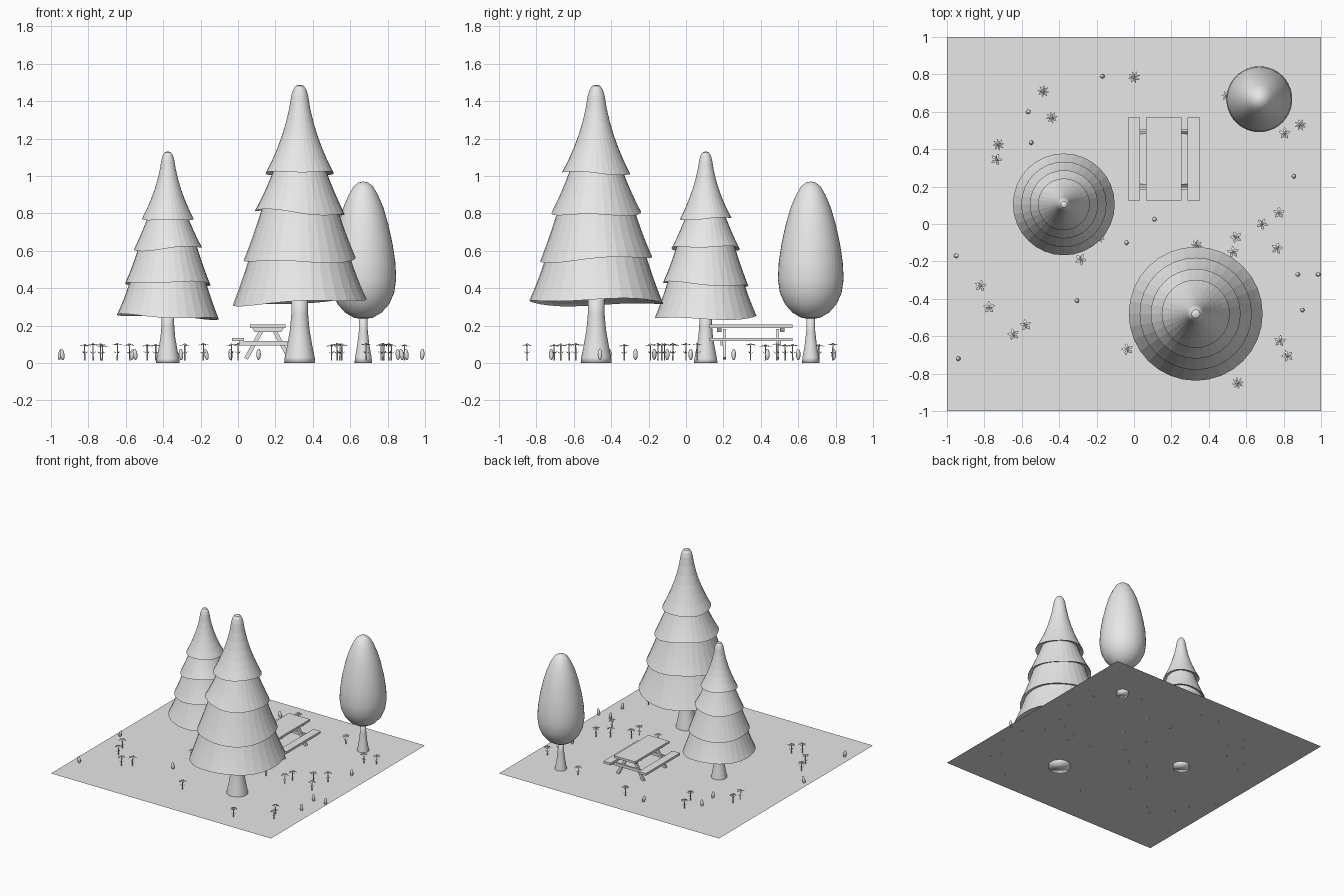
import bpy, bmesh, math, random
from math import sin, cos, pi, tau
from mathutils import Vector, Matrix

random.seed(4)
cube = bpy.data.objects.get("Cube")
if cube:
    bpy.data.objects.remove(cube, do_unlink=True)

grey = bpy.data.materials.new("plain grey")
grey.use_nodes = True
COLOUR = (0.8, 0.8, 0.8, 1)
grey.diffuse_color = COLOUR
grey.node_tree.nodes["Principled BSDF"].inputs["Base Color"].default_value = COLOUR

GROUND = 0.025


def finish(name, bm, location=(0, 0, 0), scale=1, turn=0, smooth=False):
    """Turn a bmesh into a named, coloured object."""
    bmesh.ops.recalc_face_normals(bm, faces=bm.faces)
    for face in bm.faces:
        face.smooth = smooth
    mesh = bpy.data.meshes.new(name)
    bm.to_mesh(mesh)
    bm.free()
    mesh.materials.append(grey)
    obj = bpy.data.objects.new(name, mesh)
    obj.location = location
    obj.scale = (scale,) * 3
    obj.rotation_euler.z = turn
    bpy.context.collection.objects.link(obj)
    return obj


def revolve(bm, profile, sides, wave=None):
    """Lathe (radius, height, wave weight) points; both ends are closed."""
    rings = []
    for r, z, weight in profile:
        ring = []
        for i in range(sides):
            a = tau * i / sides
            lift = weight * wave(a) if wave else 0
            ring.append(bm.verts.new((r * cos(a), r * sin(a), z + lift)))
        rings.append(ring)
    for low, high in zip(rings, rings[1:]):
        for i in range(sides):
            j = (i + 1) % sides
            bm.faces.new((low[i], low[j], high[j], high[i]))
    bm.faces.new(rings[0])
    bm.faces.new(rings[-1])


def plain(points):
    return [(r, z, 0) for r, z in points]


def add_box(bm, size, centre, tilt=0):
    matrix = (Matrix.Translation(centre) @ Matrix.Rotation(tilt, 4, "Y")
              @ Matrix.Diagonal((*size, 1)))
    bmesh.ops.create_cube(bm, size=1, matrix=matrix)


# Ground sheet
bm = bmesh.new()
bmesh.ops.create_grid(bm, x_segments=1, y_segments=1, size=1,
                      matrix=Matrix.Translation((0, 0, GROUND)))
finish("ground", bm)

# Pine trees: flared trunk under four wavy skirts (top radius, top z, rim radius, rim z)
SKIRTS = [(0.25, 0.63, 0.358, 0.325), (0.19, 0.87, 0.30, 0.555),
          (0.13, 1.06, 0.24, 0.805), (0.045, 1.43, 0.182, 1.015)]
TIP = [(0.036, 1.46), (0.022, 1.482), (0.004, 1.488)]


def pine(name, location, scale, turn):
    bm = bmesh.new()
    revolve(bm, plain([(0.083, 0), (0.08, 0.03), (0.066, 0.1), (0.052, 0.18),
                       (0.045, 0.26), (0.042, 0.4)]), 32)
    finish(name + "_trunk", bm, location, scale, turn, True).data.shade_smooth()
    bm = bmesh.new()
    for level, (r_top, z_top, r_rim, z_rim) in enumerate(SKIRTS):
        # shallow underside, then the concave outer slope
        profile = [(0.03, z_rim + 0.05, 0.3), (r_rim - 0.02, z_rim + 0.012, 1)]
        steps = 6
        for k in range(steps + 1):
            t = k / steps
            sag = 0.05 * (r_rim - r_top) * 4 * t * (1 - t) * (3 if level == 3 else 1)
            profile.append((r_rim + (r_top - r_rim) * t - sag,
                            z_rim + (z_top - z_rim) * t, (1 - t) ** 2))
        if level == 3:
            profile += plain(TIP)

        def wave(a, level=level):
            size = 0.6 if level == 3 else 1
            return size * (0.016 * cos(a - level * pi / 2) + 0.008 * sin(3 * a + level))

        revolve(bm, profile, 32, wave)
    finish(name + "_foliage", bm, location, scale, turn)


pine("large_pine", (0.33, -0.48, 0), 1, 0)
pine("small_pine", (-0.375, 0.105, 0), 0.76, pi)

# Round tree: slim trunk and smooth teardrop crown
spot = (0.67, 0.667, 0)
bm = bmesh.new()
revolve(bm, plain([(0.047, 0), (0.044, 0.03), (0.032, 0.1), (0.024, 0.17),
                   (0.02, 0.28)]), 24)
finish("round_tree_trunk", bm, spot, smooth=True)
bm = bmesh.new()
revolve(bm, plain([(0.004, 0.235), (0.05, 0.242), (0.098, 0.27), (0.138, 0.315),
                   (0.165, 0.375), (0.176, 0.45), (0.171, 0.54), (0.156, 0.64),
                   (0.134, 0.74), (0.108, 0.83), (0.078, 0.9), (0.052, 0.945),
                   (0.026, 0.965), (0.004, 0.97)]), 40)
finish("round_tree_crown", bm, spot, smooth=True)

# Picnic table
TABLE = Vector((0.16, 0.347, 0))
bm = bmesh.new()
add_box(bm, (0.19, 0.445, 0.018), (0, 0, 0.197))
finish("table_top", bm, TABLE)
for side, label in ((-1, "right"), (1, "left")):
    bm = bmesh.new()
    add_box(bm, (0.066, 0.445, 0.018), (side * 0.16, 0, 0.126))
    finish(label + "_bench", bm, TABLE)
for end, label in ((-1, "front"), (1, "back")):
    bm = bmesh.new()
    y = end * 0.155
    add_box(bm, (0.31, 0.014, 0.024), (0, y, 0.105))
    # tapered batten below the top
    batten = [(-0.085, 0.188), (0.085, 0.188), (0.07, 0.165), (-0.07, 0.165)]
    face = bm.faces.new([bm.verts.new((x, end * 0.168 - 0.012, z)) for x, z in batten])
    pushed = bmesh.ops.extrude_face_region(bm, geom=[face])["geom"]
    bmesh.ops.translate(bm, vec=(0, 0.024, 0),
                        verts=[v for v in pushed if isinstance(v, bmesh.types.BMVert)])
    for side in (-1, 1):
        add_box(bm, (0.022, 0.016, 0.175), (side * 0.075, y - end * 0.014, 0.1), -side * 0.5)
    finish(label + "_table_frame", bm, TABLE)

# Flowers: thin stem, ring of drooping petals, a few leaves
MANY_PETALS = [(-.485, .71), (-.44, .57), (-.725, .425), (0, .785), (.335, -.115),
               (.555, -.85), (.5, .685), (.89, .53), (-.185, -.07)]
FIVE_PETALS = [(-.735, .345), (-.82, -.33), (-.775, -.445), (-.645, -.59),
               (-.58, -.54), (-.285, -.19), (-.035, -.67), (.53, -.15),
               (.545, -.07), (.685, 0), (.775, .06), (.765, -.13),
               (.78, -.625), (.82, -.705), (.805, .485)]


def blade(bm, angle, height, length, width, rise):
    """One leaf-shaped blade folded along its middle."""
    turn = Matrix.Rotation(angle, 3, "Z")
    points = [(0, 0, 0), (length * 0.6, -width, rise * 0.4),
              (length, 0, rise), (length * 0.6, width, rise * 0.4)]
    bm.faces.new([bm.verts.new(turn @ Vector(p) + Vector((0, 0, height))) for p in points])


def flower(name, x, y, petals):
    bm = bmesh.new()
    top = random.uniform(0.095, 0.105)
    revolve(bm, plain([(0.004, 0.015), (0.003, top)]), 6)
    revolve(bm, plain([(0.006, top - 0.004), (0.007, top), (0.003, top + 0.004)]), 8)
    for k in range(petals):
        blade(bm, tau * k / petals, top, 0.033, 0.045 / petals, -0.009)
    for k in range(3):
        blade(bm, tau * k / 3 + 0.4, 0.05, 0.02, 0.004, 0.014)
    finish(name, bm, (x, y, 0), turn=random.uniform(0, tau))


for count, spots in ((8, MANY_PETALS), (5, FIVE_PETALS)):
    for i, (x, y) in enumerate(spots):
        flower(f"flower_{count}_petals_{i + 1}", x, y, count)

# Small leaning buds in the grass
BUDS = [(-.17, .79), (-.565, .6), (-.55, .435), (.11, .025), (-.04, -.1),
        (-.305, -.41), (-.95, -.17), (-.94, -.72), (.855, .255), (.875, -.27),
        (.985, -.27), (.9, -.46)]
for i, (x, y) in enumerate(BUDS):
    bm = bmesh.new()
    lean = Matrix.Rotation(random.uniform(-0.25, 0.25), 4, "Y")
    bmesh.ops.create_uvsphere(bm, u_segments=12, v_segments=8, radius=1,
                              matrix=lean @ Matrix.Diagonal((0.012, 0.012, 0.03, 1)))
    finish(f"bud_{i + 1}", bm, (x, y, 0.046), smooth=True)
